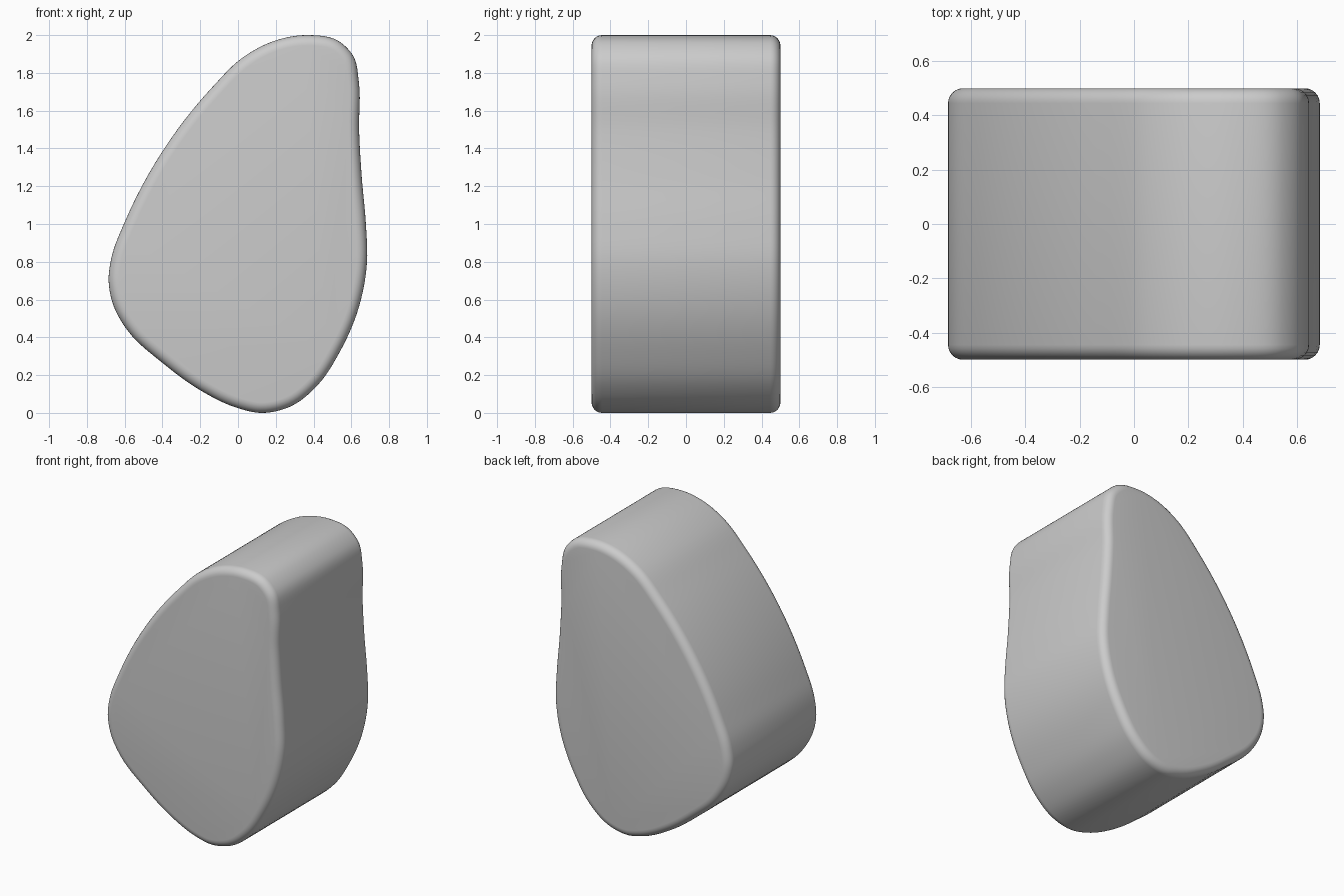
import bpy, bmesh, math
from mathutils import Vector

if "Cube" in bpy.data.objects:
    bpy.data.objects.remove(bpy.data.objects["Cube"])

# Outline of the pebble-shaped slab (x, z), counter-clockwise
OUTLINE = [(0.12, 0.0), (0.28, 0.035), (0.42, 0.145), (0.54, 0.325), (0.64, 0.56),
           (0.683, 0.8), (0.677, 1.0), (0.655, 1.25), (0.641, 1.5), (0.64, 1.75),
           (0.61, 1.89), (0.53, 1.97), (0.37, 2.0), (0.2, 1.972), (0.03, 1.885),
           (-0.14, 1.72), (-0.4, 1.385), (-0.6, 1.01), (-0.668, 0.83), (-0.685, 0.7),
           (-0.66, 0.57), (-0.58, 0.43), (-0.4, 0.265), (-0.2, 0.12), (0.0, 0.025)]
HALF_DEPTH, ROUND, STEPS, ARC = 0.5, 0.055, 6, 6


def smooth_loop(points, steps):
    """Closed centripetal-style Catmull-Rom curve through the points."""
    p = [Vector(q) for q in points]
    n, out = len(p), []
    for i in range(n):
        a, b, c, d = p[i - 1], p[i], p[(i + 1) % n], p[(i + 2) % n]
        l0, l1, l2 = ((b - a).length, (c - b).length, (d - c).length)
        # tangents weighted by segment length
        m1 = ((b - a) / l0 * l1 + (c - b) / l1 * l0) / (l0 + l1) * l1
        m2 = ((c - b) / l1 * l2 + (d - c) / l2 * l1) / (l1 + l2) * l1
        for s in range(steps):
            t = s / steps
            out.append(b * (2*t**3 - 3*t**2 + 1) + m1 * (t**3 - 2*t**2 + t)
                       + c * (3*t**2 - 2*t**3) + m2 * (t**3 - t**2))
    return out


loop = smooth_loop(OUTLINE, STEPS)
n = len(loop)
inward = []
for i in range(n):
    t = (loop[(i + 1) % n] - loop[i - 1]).normalized()
    inward.append(Vector((-t.y, t.x)))

# Rounded rim section: (y, inset) from the front face to the back face
front = [(-HALF_DEPTH + ROUND * (1 - math.sin(a)), ROUND * (1 - math.cos(a)))
         for a in (math.pi / 2 * (1 - k / ARC) for k in range(ARC + 1))]
section = front + [(-y, inset) for y, inset in reversed(front)]

# Slab body: stacked rings closed by flat faces
bm = bmesh.new()
rings = []
for y, inset in section:
    pts = [q + v * inset for q, v in zip(loop, inward)]
    rings.append([bm.verts.new((q.x, y, q.y)) for q in pts])
for r0, r1 in zip(rings, rings[1:]):
    for i in range(n):
        j = (i + 1) % n
        bm.faces.new((r0[i], r0[j], r1[j], r1[i]))
bm.faces.new(rings[0])
bm.faces.new(rings[-1][::-1])
bmesh.ops.recalc_face_normals(bm, faces=bm.faces)

mesh = bpy.data.meshes.new("rounded_slab")
bm.to_mesh(mesh)
bm.free()
slab = bpy.data.objects.new("rounded_slab", mesh)
bpy.context.collection.objects.link(slab)
bpy.context.view_layer.objects.active = slab
slab.select_set(True)
bpy.ops.object.shade_smooth_by_angle(angle=math.radians(40))
